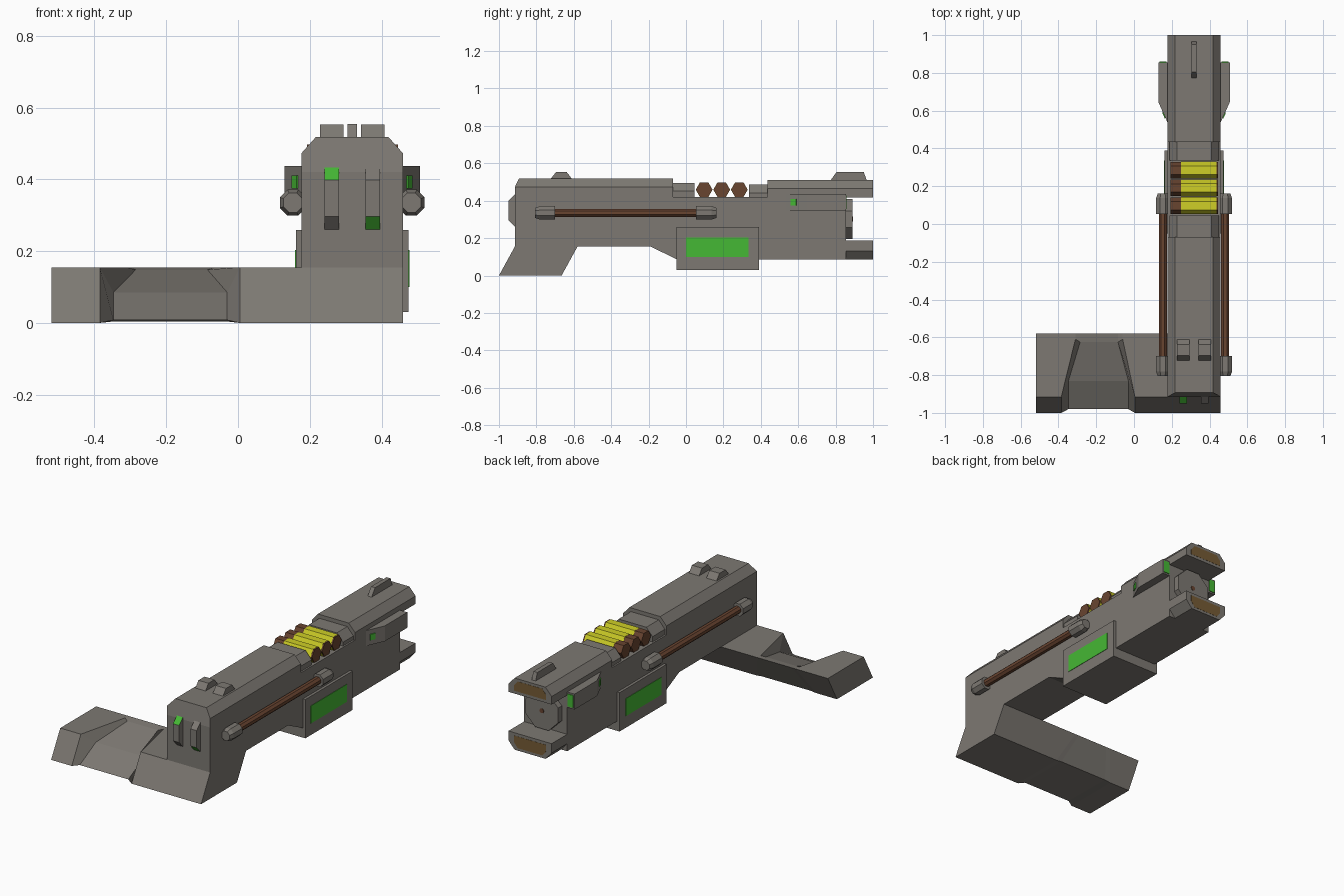
import bpy, bmesh, math
from mathutils import Vector

if "Cube" in bpy.data.objects:
    bpy.data.objects.remove(bpy.data.objects["Cube"])

CX, HW = 0.318, 0.141          # centre line and half width of the body


def material(name, rgb):
    m = bpy.data.materials.new(name)
    m.diffuse_color = (*rgb, 1)
    m.use_nodes = True
    m.node_tree.nodes["Principled BSDF"].inputs["Base Color"].default_value = m.diffuse_color
    return m


GREY = material("gunmetal grey", (0.205, 0.19, 0.17))
GREEN = material("indicator green", (0.06, 0.48, 0.035))
YELLOW = material("shell yellow", (0.62, 0.62, 0.02))
BROWN = material("dark copper", (0.14, 0.058, 0.03))
TAN = material("tan bronze", (0.18, 0.105, 0.035))


def loft(name, rings, mat, accent=None, rule=None):
    """Skin equal-length rings of points and cap both ends."""
    bm = bmesh.new()
    rows = [[bm.verts.new(p) for p in ring] for ring in rings]
    n = len(rows[0])
    for a, b in zip(rows, rows[1:]):
        for i in range(n):
            bm.faces.new((a[i], a[(i + 1) % n], b[(i + 1) % n], b[i]))
    bm.faces.new(rows[0])
    bm.faces.new(rows[-1])
    bmesh.ops.recalc_face_normals(bm, faces=bm.faces)
    bm.normal_update()
    if rule:
        for f in bm.faces:
            f.material_index = int(rule(f.normal))
    me = bpy.data.meshes.new(name)
    bm.to_mesh(me)
    bm.free()
    me.materials.append(mat)
    if accent:
        me.materials.append(accent)
    ob = bpy.data.objects.new(name, me)
    bpy.context.collection.objects.link(ob)
    return ob


def prism(name, pts, axis, a, b, mat, **kw):
    """Extrude a 2D outline along an axis; pts are the other two coordinates in order."""
    def place(p, d):
        q = list(p)
        q.insert(axis, d)
        return q
    return loft(name, [[place(p, d) for p in pts] for d in (a, b)], mat, **kw)


def box(name, x, y, z, mat):
    return prism(name, [(y[0], z[0]), (y[1], z[0]), (y[1], z[1]), (y[0], z[1])], 0, *x, mat)


def lathe(name, centre, axis, sides, rings, mat, turn=0.0):
    """Rings of (position, radius) around an axis."""
    out = []
    for d, r in rings:
        ring = []
        for i in range(sides):
            t = turn + math.tau * i / sides
            p = [centre[0] + r * math.cos(t), centre[1] + r * math.sin(t)]
            p.insert(axis, d)
            ring.append(p)
        out.append(ring)
    return loft(name, out, mat)


def rail_section(z_flat, z_far, hw=HW, shrink=0.0):
    """Cross section with chamfers towards z_far (up or down)."""
    c = 0.045 if z_far > z_flat else -0.045
    w = hw - shrink
    return [(CX - w, z_flat + shrink * (1 if c > 0 else -1)), (CX + w, z_flat + shrink * (1 if c > 0 else -1)),
            (CX + w, z_far - c), (CX + w - 0.04, z_far), (CX - w + 0.04, z_far), (CX - w, z_far - c)]


# Main frame, side profile
prism("main_frame", [(-0.915, 0.155), (-0.19, 0.155), (-0.05, 0.087), (0.855, 0.087),
                     (0.855, 0.42), (-0.915, 0.42)], 0, CX - HW, CX + HW, GREY)

# Rear slide, with its top rear edge leaning forward
slide = prism("rear_slide", rail_section(0.42, 0.518), 1, -0.915, -0.07, GREY)
for v in slide.data.vertices:
    if v.co.y < -0.9 and v.co.z > 0.5:
        v.co.y = -0.893

# Front slide above the muzzle, lower jaw below it, bronze end plates
prism("front_slide", rail_section(0.418, 0.51), 1, 0.435, 1.0, GREY)
prism("lower_jaw", rail_section(0.187, 0.087), 1, 0.85, 1.0, GREY)
for name, zs in (("upper_end_plate", (0.435, 0.495)), ("lower_end_plate", (0.17, 0.102))):
    zf, ze = zs
    k = 0.03 if ze > zf else -0.03
    prism(name, [(CX - 0.105, zf), (CX + 0.105, zf), (CX + 0.105, ze - k),
                 (CX + 0.08, ze), (CX - 0.08, ze), (CX - 0.105, ze - k)], 1, 0.996, 1.001, TAN)

# Collars on either side of the shells
prism("rear_collar", rail_section(0.41, 0.496, 0.131), 1, -0.08, 0.045, GREY)
prism("front_collar", rail_section(0.41, 0.487, 0.131), 1, 0.337, 0.44, GREY)

# Three shells lying across the recess
for i in range(3):
    c = (0.097 + 0.094 * i, 0.459)
    lathe(f"shell_base_{i}", c, 0, 6, [(0.192, 0.044), (0.25, 0.044)], BROWN)
    lathe(f"shell_case_{i}", c, 0, 6, [(0.25, 0.045), (0.438, 0.045)], YELLOW)
    lathe(f"shell_tip_{i}", c, 0, 6, [(0.438, 0.044), (0.446, 0.044)], BROWN)

# Muzzle disc and bore
lathe("muzzle_disc", (CX, 0.302), 1, 8, [(0.85, 0.115), (0.89, 0.115)], GREY, math.pi / 8)
lathe("muzzle_bore", (CX, 0.302), 1, 8, [(0.885, 0.014), (0.893, 0.014)], BROWN)

# Grip reaching out to the left, with a sloping hand scoop
full = [(-1.0, 0.0), (-0.665, 0.0), (-0.58, 0.155), (-0.61, 0.155), (-0.915, 0.155)]
scoop = [(-0.98, 0.008), (-0.665, 0.004), (-0.58, 0.155), (-0.625, 0.148), (-0.83, 0.085)]


def grip_ring(front_x, back_x, outline):
    xs = (front_x, front_x, back_x, back_x, front_x)
    return [(x, y, z) for x, (y, z) in zip(xs, outline)]


loft("grip", [grip_ring(-0.52, -0.52, full), grip_ring(-0.385, -0.31, full),
              grip_ring(-0.347, -0.285, scoop), grip_ring(-0.03, -0.085, scoop),
              grip_ring(0.005, -0.06, full), grip_ring(CX + HW, CX + HW, full)], GREY)

# Power pack under the frame
box("power_pack", (0.161, 0.475), (-0.05, 0.39), (0.03, 0.259), GREY)

# Parts repeated on the left and right sides
for side, s in (("left", -1), ("right", 1)):
    # Screen on the power pack
    box(f"{side}_screen", sorted((CX + s * 0.155, CX + s * 0.1595)), (0.0, 0.335), (0.1, 0.203), GREEN)
    # Copper rod between two caps
    c = (CX + s * 0.165, 0.335)
    lathe(f"{side}_rod", c, 1, 8, [(-0.72, 0.023), (0.07, 0.023)], BROWN, math.pi / 8)
    for end, base, tip in (("rear", -0.7, -0.806), ("front", 0.053, 0.162)):
        d = 0.025 if tip < base else -0.025
        lathe(f"{side}_{end}_rod_cap", c, 1, 8,
              [(base, 0.039), (tip + d, 0.039), (tip, 0.029)], GREY, math.pi / 8)
    # Wedge-shaped fin beside the muzzle
    a, b = Vector((CX + s * 0.135, 0.525)), Vector((CX + s * 0.189, 0.645))
    prism(f"{side}_fin", [a, b, (CX + s * 0.189, 0.855), (CX + s * 0.135, 0.855)], 2, 0.346, 0.437, GREY)
    # Green lamps on the fin's slope and on its end
    out = Vector((s * 0.004, -0.002))
    p, q = a.lerp(b, 0.3), a.lerp(b, 0.55)
    prism(f"{side}_slope_lamp", [p, q, q + out, p + out], 2, 0.375, 0.41, GREEN)
    box(f"{side}_end_lamp", sorted((CX + s * 0.145, CX + s * 0.183)), (0.853, 0.859), (0.355, 0.428), GREEN)
    # Rear sight block
    x0 = CX + s * 0.057
    prism(f"{side}_rear_sight", [(-0.725, 0.515), (-0.695, 0.553), (-0.638, 0.553), (-0.608, 0.515)],
          0, x0 - 0.033, x0 + 0.033, GREY)
    # Rocker switch on the back, one lit on top and one lit below
    prism(f"{side}_switch", [(-0.91, 0.438), (-0.95, 0.398), (-0.95, 0.297), (-0.91, 0.255)],
          0, x0 - 0.02, x0 + 0.02, GREY, accent=GREEN, rule=lambda n, s=s: n.z * -s > 0.3)

# Front sight blade
prism("front_sight", [(0.77, 0.505), (0.805, 0.554), (0.95, 0.554), (0.968, 0.505)],
      0, CX - 0.013, CX + 0.013, GREY)
